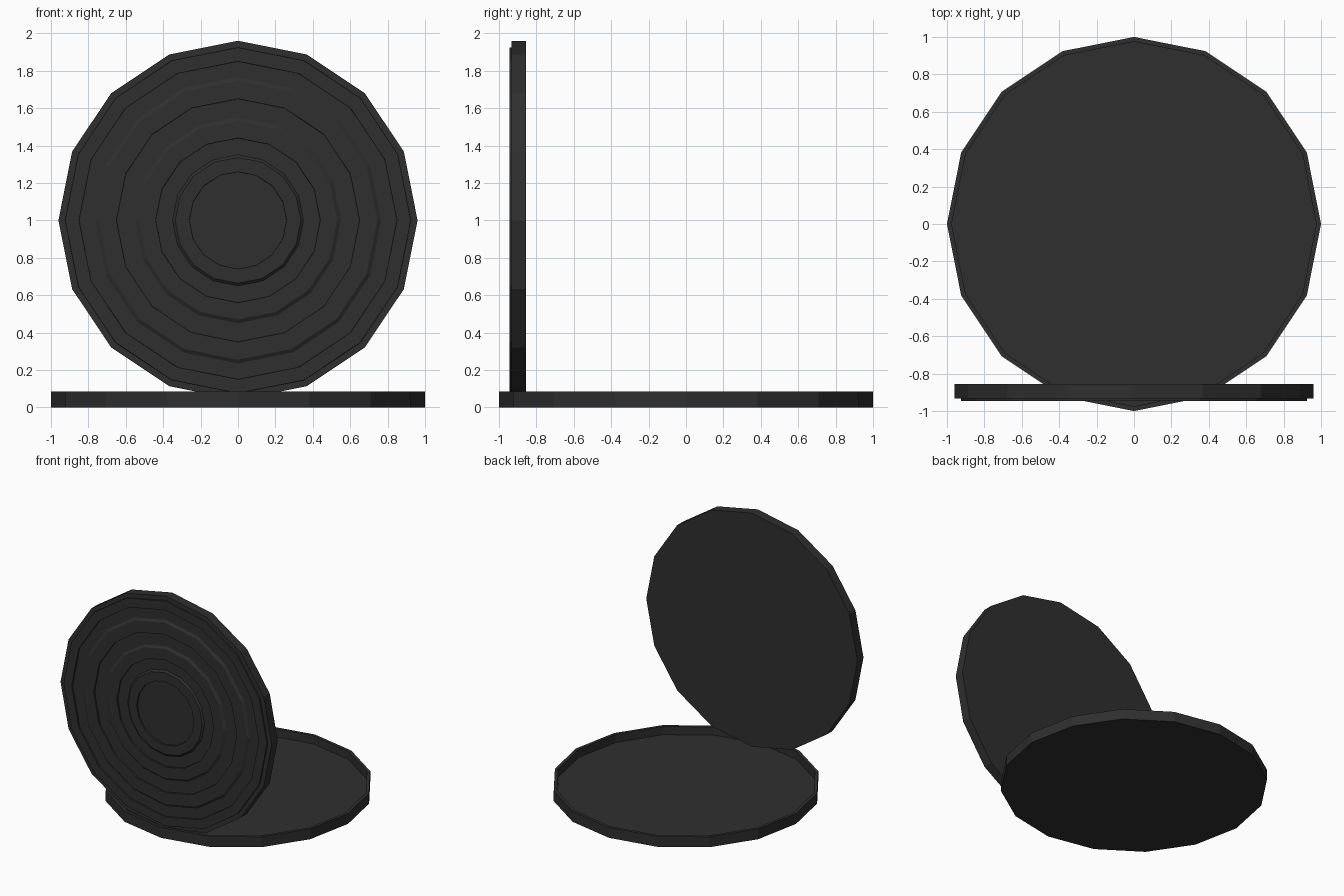
import bpy, bmesh, math

if "Cube" in bpy.data.objects:
    bpy.data.objects.remove(bpy.data.objects["Cube"])

SIDES = 16
dark = bpy.data.materials.new("dark_plastic")
dark.diffuse_color = (0.028, 0.028, 0.028, 1)
dark.use_nodes = True
dark.node_tree.nodes["Principled BSDF"].inputs["Base Color"].default_value = dark.diffuse_color


def lathe(name, profile, place):
    """Revolve (radius, height) points; both ends are closed with a flat cap."""
    bm = bmesh.new()
    rings = []
    for r, h in profile:
        ring = []
        for i in range(SIDES):
            a = 2 * math.pi * i / SIDES
            ring.append(bm.verts.new(place(r * math.cos(a), r * math.sin(a), h)))
        rings.append(ring)
    for a, b in zip(rings, rings[1:]):
        for i in range(SIDES):
            j = (i + 1) % SIDES
            bm.faces.new((a[i], a[j], b[j], b[i]))
    bm.faces.new(rings[0][::-1])
    bm.faces.new(rings[-1])
    bmesh.ops.recalc_face_normals(bm, faces=bm.faces)
    mesh = bpy.data.meshes.new(name)
    bm.to_mesh(mesh)
    bm.free()
    mesh.materials.append(dark)
    obj = bpy.data.objects.new(name, mesh)
    bpy.context.collection.objects.link(obj)
    return obj


# Shallow tray: outer wall, thin rim, recessed floor
lathe("base_tray", [(1.0, 0), (1.0, 0.085), (0.975, 0.085), (0.975, 0.018)],
      lambda x, y, h: (x, y, h))

# Upright disc: flat back, concentric raised rings on the front
floor, crest = 0.078, 0.09
profile = [(0.96, 0), (0.96, floor)]
for outer, slope, inner in [(0.925, 0.001, 0.85), (0.765, 0.02, 0.65),
                            (0.55, 0.02, 0.44), (0.35, 0.014, 0.26)]:
    profile += [(outer, floor), (outer - slope, crest),
                (inner, crest), (inner - 0.001, floor)]
lathe("upright_ringed_disc", profile, lambda x, z, h: (x, -0.855 - h, 1.0 + z))
